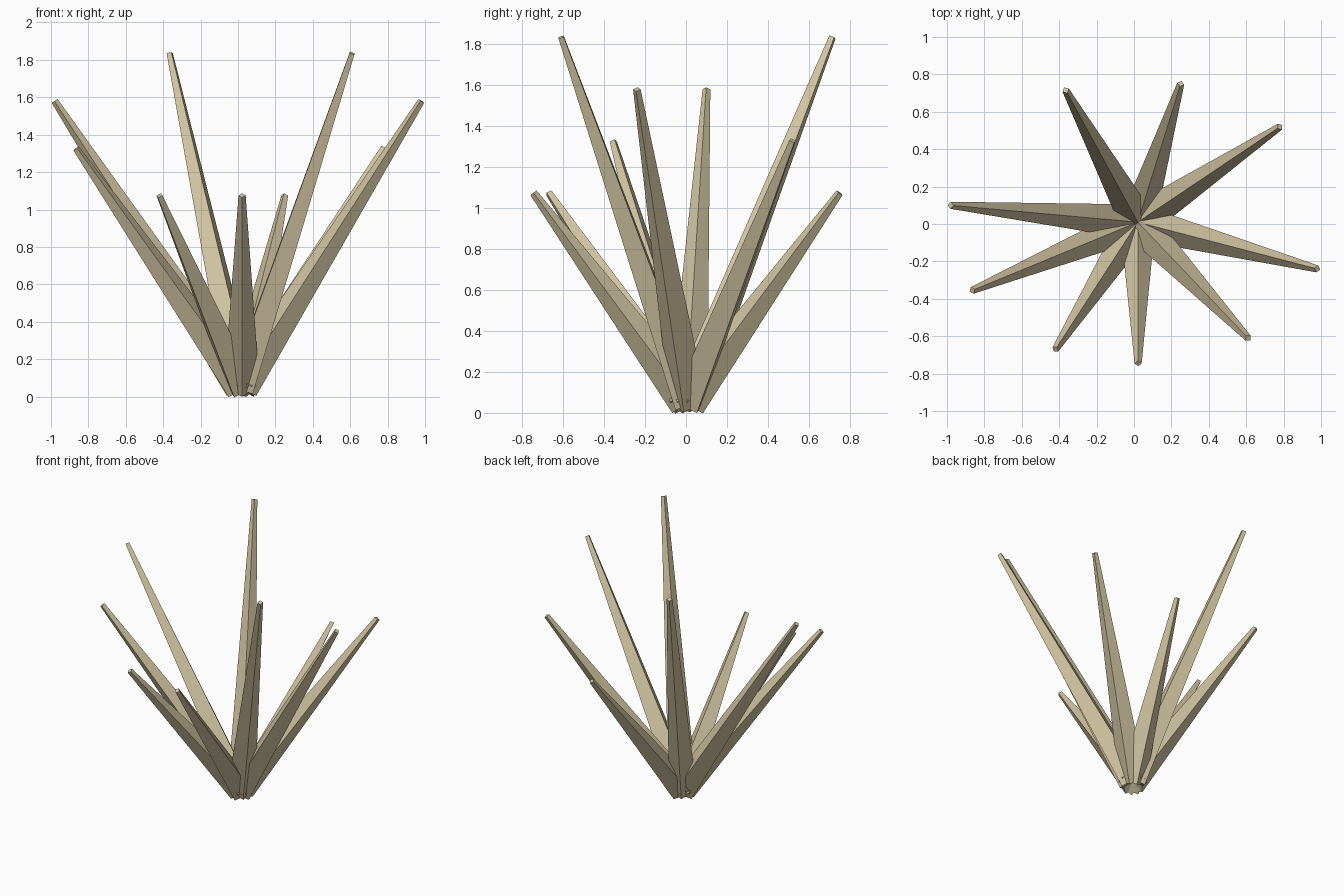
import bpy, bmesh
from mathutils import Vector

if "Cube" in bpy.data.objects:
    bpy.data.objects.remove(bpy.data.objects["Cube"])

# Single dry-straw colour
straw = bpy.data.materials.new("dry straw")
straw.diffuse_color = (0.64, 0.56, 0.36, 1)
straw.use_nodes = True
straw.node_tree.nodes["Principled BSDF"].inputs["Base Color"].default_value = straw.diffuse_color

ROOT = Vector((0.02, 0.01, 0.055))   # shared centre of all blade bases
BASE_R, TIP_R = 0.095, 0.019


def blade(name, tip):
    """Four-sided tapered blade, one ridge facing up and one facing down."""
    tip = Vector(tip)
    axis = (tip - ROOT).normalized()
    side = axis.cross(Vector((0, 0, 1))).normalized()
    up = side.cross(axis)
    bm = bmesh.new()
    rings = [[bm.verts.new(c + d * r) for d in (up, side, -up, -side)]
             for c, r in ((ROOT, BASE_R), (tip, TIP_R))]
    low, high = rings
    for i in range(4):
        j = (i + 1) % 4
        bm.faces.new((low[i], low[j], high[j], high[i]))
    bm.faces.new(low)
    bm.faces.new(high)
    bmesh.ops.recalc_face_normals(bm, faces=bm.faces)
    mesh = bpy.data.meshes.new(name)
    bm.to_mesh(mesh)
    bm.free()
    mesh.materials.append(straw)
    bpy.context.collection.objects.link(bpy.data.objects.new(name, mesh))


# Blade tips: tall, medium, low and short groups
TIPS = {
    "tall_blade": [(-0.365, 0.715, 1.835), (0.61, -0.61, 1.835)],
    "medium_blade": [(0.98, -0.24, 1.58), (-0.98, 0.10, 1.58)],
    "low_blade": [(0.78, 0.52, 1.33), (-0.865, -0.355, 1.325)],
    "short_blade": [(0.25, 0.75, 1.075), (0.022, -0.745, 1.075),
                    (-0.42, -0.67, 1.075)],
}
for group, tips in TIPS.items():
    for n, tip in enumerate(tips, 1):
        blade(f"{group}_{n}", tip)
